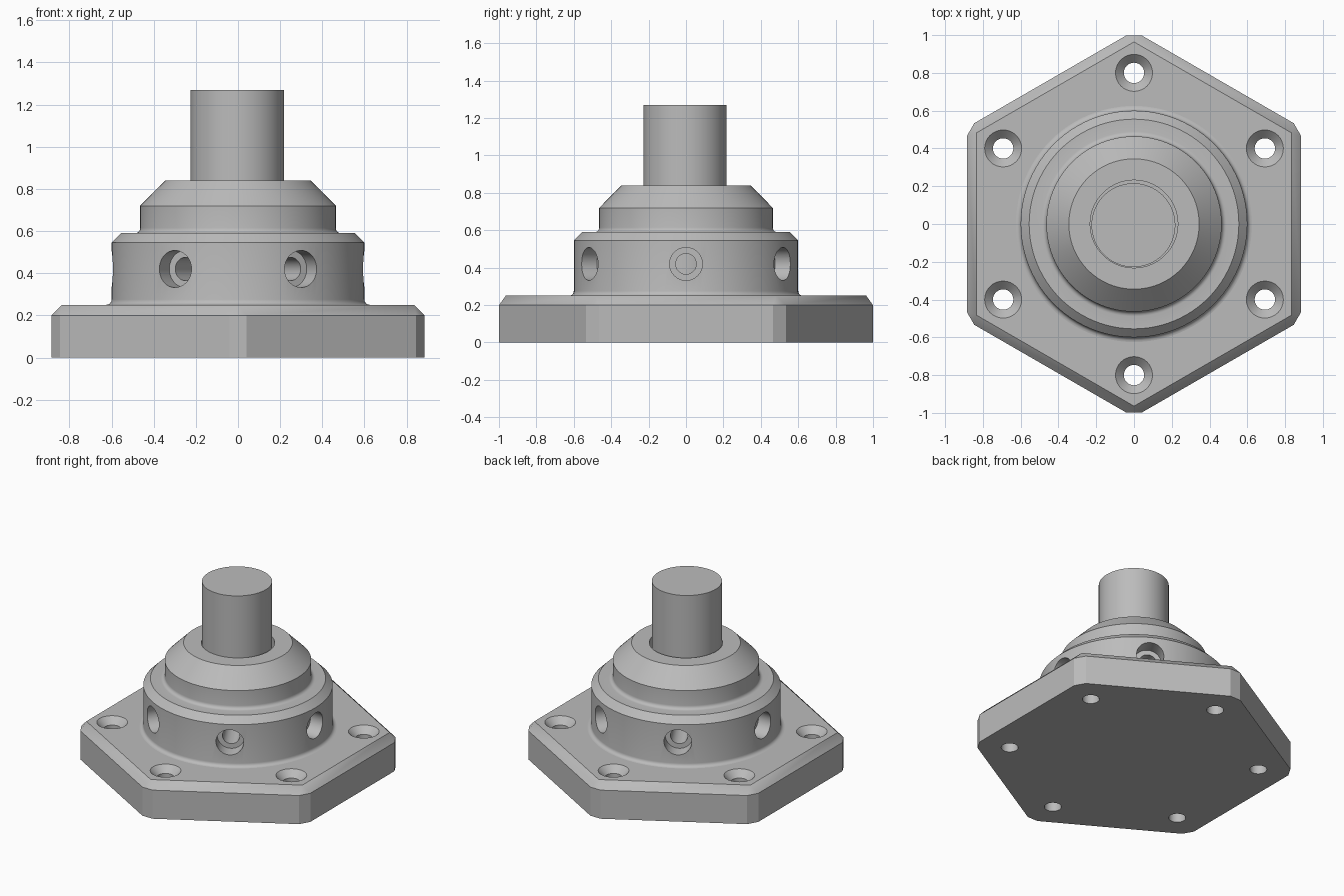
import bpy, bmesh, math
from mathutils import Matrix, Vector

old = bpy.data.objects.get("Cube")
if old:
    bpy.data.objects.remove(old, do_unlink=True)

metal = bpy.data.materials.new("machined_grey")
metal.use_nodes = True
GREY = (0.5, 0.5, 0.5, 1)
metal.diffuse_color = GREY
metal.node_tree.nodes["Principled BSDF"].inputs["Base Color"].default_value = GREY


def make(name, bm):
    bmesh.ops.recalc_face_normals(bm, faces=bm.faces)
    mesh = bpy.data.meshes.new(name)
    bm.to_mesh(mesh)
    bm.free()
    mesh.materials.append(metal)
    obj = bpy.data.objects.new(name, mesh)
    bpy.context.collection.objects.link(obj)
    return obj


def lathe(bm, profile, steps, matrix=Matrix()):
    """Turn an (r, z) profile that starts and ends on the axis."""
    part = bmesh.new()
    verts = [part.verts.new((r, 0, z)) for r, z in profile]
    edges = [part.edges.new(pair) for pair in zip(verts, verts[1:])]
    bmesh.ops.spin(part, geom=verts + edges, cent=(0, 0, 0), axis=(0, 0, 1),
                   angle=math.tau, steps=steps)
    bmesh.ops.remove_doubles(part, verts=part.verts, dist=1e-4)
    part.transform(matrix)
    temp = bpy.data.meshes.new("temp")
    part.to_mesh(temp)
    part.free()
    bm.from_mesh(temp)
    bpy.data.meshes.remove(temp)


def fillet(r, z, size, n=5):
    """Concave quarter round where a wall of radius r rises from height z."""
    arc = [math.pi / 2 * i / n for i in range(n + 1)]
    return [(r + size * (1 - math.sin(a)), z + size * (1 - math.cos(a))) for a in arc]


def activate(obj):
    bpy.ops.object.select_all(action='DESELECT')
    obj.select_set(True)
    bpy.context.view_layer.objects.active = obj


def cut(obj, cutter):
    cutter.hide_render = True
    mod = obj.modifiers.new("holes", 'BOOLEAN')
    mod.operation = 'DIFFERENCE'
    mod.solver = 'EXACT'
    mod.object = cutter
    activate(obj)
    bpy.ops.object.modifier_apply(modifier=mod.name)
    bpy.data.objects.remove(cutter, do_unlink=True)


def smooth(obj):
    activate(obj)
    bpy.ops.object.shade_smooth_by_angle(angle=math.radians(25))


def polar(r, angle, z):
    return Vector((r * math.cos(angle), r * math.sin(angle), z))


# Hexagonal base plate: clipped corners, chamfered top
SIXTHS = [math.radians(30 + 60 * i) for i in range(6)]
CLIP = math.radians(2.25)
bm = bmesh.new()
low, mid, top = [], [], []
for a in SIXTHS:
    for side in (-CLIP, CLIP):
        low.append(bm.verts.new(polar(1, a + side, 0)))
        mid.append(bm.verts.new(polar(1, a + side, 0.2)))
    top.append(bm.verts.new(polar(0.964, a, 0.25)))
bm.faces.new(low)
bm.faces.new(top)
for i in range(12):
    j = (i + 1) % 12
    bm.faces.new((low[i], low[j], mid[j], mid[i]))
for i in range(6):
    k = (i + 1) % 6
    bm.faces.new((mid[2 * i], mid[2 * i + 1], top[i]))
    bm.faces.new((mid[2 * i + 1], mid[2 * k], top[k], top[i]))
base_plate = make("base_plate", bm)

# Countersunk bolt holes, one per corner
bm = bmesh.new()
sink = [(0, -0.1), (0.054, -0.1), (0.054, 0.205), (0.098, 0.25), (0.098, 0.4), (0, 0.4)]
for a in SIXTHS:
    lathe(bm, sink, 32, Matrix.Translation(polar(0.8, a, 0)))
cut(base_plate, make("bolt_hole_cutter", bm))
smooth(base_plate)

# Stepped housing with a central bore
bm = bmesh.new()
profile = [(0, 0.22), (0.62, 0.22)]
profile += fillet(0.6, 0.25, 0.025)
profile += [(0.6, 0.545), (0.555, 0.59)]
profile += fillet(0.464, 0.59, 0.025)
profile += [(0.464, 0.72), (0.345, 0.84), (0.232, 0.84), (0.232, 0.25), (0, 0.25)]
lathe(bm, profile, 96)
housing = make("housing", bm)

# Counterbored radial holes around the housing
bm = bmesh.new()
bore = [(0, 0.18), (0.055, 0.18), (0.055, 0.5), (0.088, 0.5), (0.088, 0.75), (0, 0.75)]
for i in range(6):
    turn = Matrix.Rotation(math.radians(60 * i), 4, 'Z') @ Matrix.Rotation(math.pi / 2, 4, 'Y')
    lathe(bm, bore, 32, Matrix.Translation((0, 0, 0.42)) @ turn)
cut(housing, make("radial_hole_cutter", bm))
smooth(housing)

# Shaft standing in the bore
bm = bmesh.new()
lathe(bm, [(0, 0.24), (0.222, 0.24), (0.222, 1.27), (0, 1.27)], 64)
shaft = make("shaft", bm)
shaft.location = (-0.003, -0.006, 0)
smooth(shaft)
